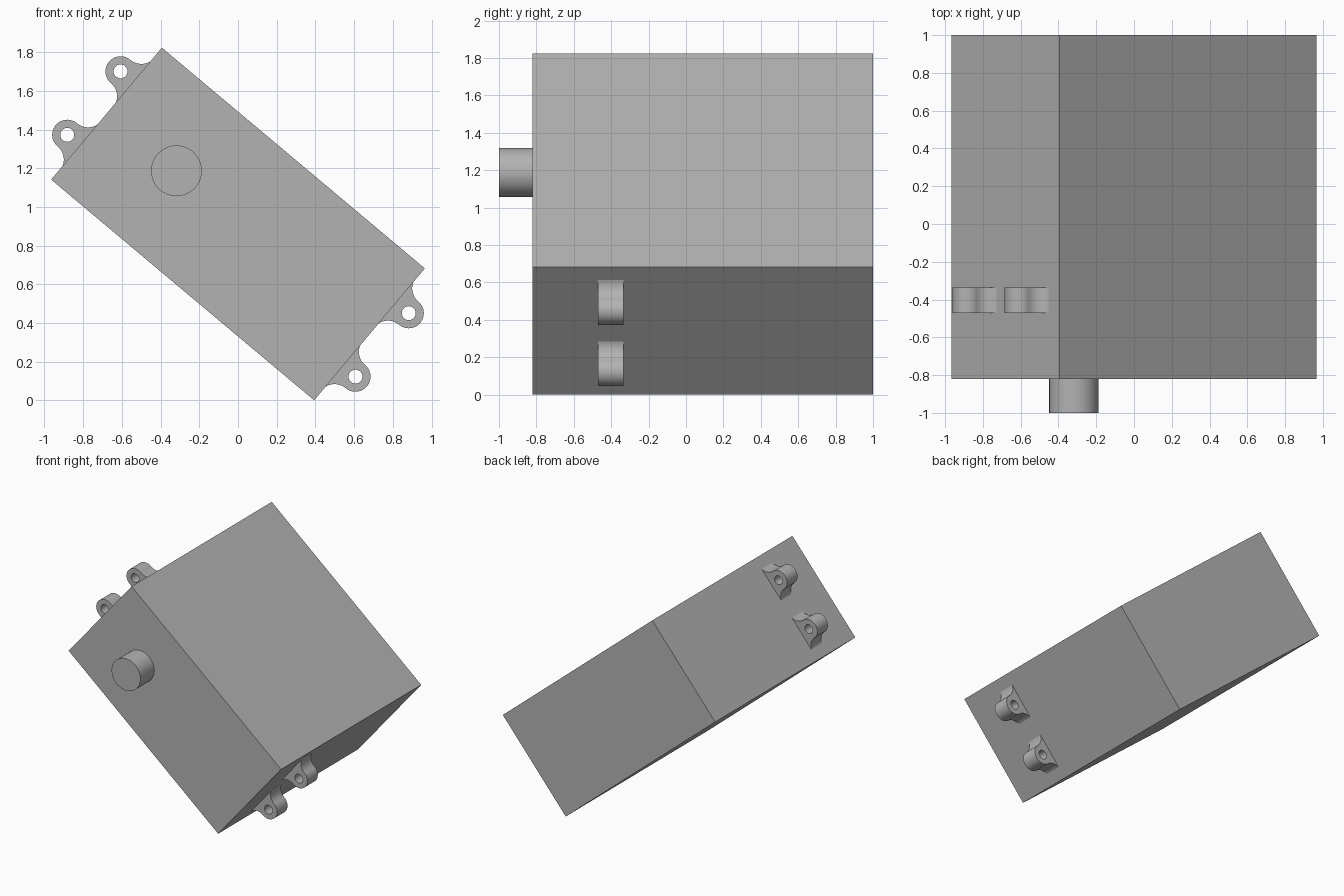
import bpy, bmesh, math
from mathutils import Matrix, Vector

if "Cube" in bpy.data.objects:
    bpy.data.objects.remove(bpy.data.objects["Cube"])

# Local frame: x along the long side, z along the short side; tilted 40 degrees
TILT = Matrix.Translation((0, 0, 0.912)) @ Matrix.Rotation(math.radians(40), 4, 'Y')
HALF_L, HALF_W = 0.887, 0.445

grey = bpy.data.materials.new("plain_grey")
grey.diffuse_color = (0.45, 0.45, 0.45, 1)
grey.use_nodes = True
grey.node_tree.nodes["Principled BSDF"].inputs["Base Color"].default_value = grey.diffuse_color


def finish(name, bm):
    """Turn a bmesh in the local frame into a tilted, shaded object."""
    bmesh.ops.recalc_face_normals(bm, faces=bm.faces)
    me = bpy.data.meshes.new(name)
    bm.to_mesh(me)
    bm.free()
    me.transform(TILT)
    me.materials.append(grey)
    me.shade_smooth()
    me.set_sharp_from_angle(angle=math.radians(30))
    ob = bpy.data.objects.new(name, me)
    bpy.context.collection.objects.link(ob)
    return ob


def arc(cx, cy, r, a0, a1, n):
    """Points on an arc, angles in degrees."""
    return [(cx + r * math.cos(math.radians(a0 + (a1 - a0) * i / n)),
             cy + r * math.sin(math.radians(a0 + (a1 - a0) * i / n)))
            for i in range(n + 1)]


# Main body
bm = bmesh.new()
bmesh.ops.create_cube(bm, size=1, matrix=Matrix.Translation((0, 0.09, 0))
                      @ Matrix.Diagonal((2 * HALF_L, 1.82, 2 * HALF_W, 1)))
finish("body", bm)

# Round shaft on the front, off centre towards the upper left end
at = TILT.inverted() @ Vector((-0.318, 0, 1.187))
bm = bmesh.new()
bmesh.ops.create_cone(bm, cap_ends=True, segments=64, radius1=0.131, radius2=0.131,
                      depth=0.19, matrix=Matrix.Translation((at.x, -0.905, at.z))
                      @ Matrix.Rotation(math.pi / 2, 4, 'X'))
finish("shaft", bm)

# Lug outline: (sideways, outward) with concave flanks and a round head
HEAD, FLANK, RISE = 0.078, 0.09, 0.085
foot = 180 + math.degrees(math.asin(0.999 * RISE / FLANK))
right = arc(HEAD + FLANK, RISE, FLANK, foot, 180, 14)
head = arc(0, RISE, HEAD, 0, 180, 28)[1:-1]
left = [(-x, y) for x, y in reversed(right)]
base = [(left[-1][0], -0.01), (right[0][0], -0.01)]
outline = right + head + left + base
hole = arc(0, RISE, 0.036, 0, 360, 32)[:-1]


def lug(name, side, z):
    bm = bmesh.new()
    edges = []
    for loop in (outline, hole):
        vs = [bm.verts.new((side * (HALF_L + o), -0.47, z + d)) for d, o in loop]
        edges += [bm.edges.new((vs[i - 1], vs[i])) for i in range(len(vs))]
    bmesh.ops.triangle_fill(bm, edges=edges, use_beauty=True)
    res = bmesh.ops.extrude_face_region(bm, geom=bm.faces[:])
    bmesh.ops.translate(bm, vec=(0, 0.135, 0),
                        verts=[g for g in res["geom"] if isinstance(g, bmesh.types.BMVert)])
    finish(name, bm)


# Two mounting lugs on each short end
for side, end in ((-1, "left"), (1, "right")):
    for z, row in ((0.214, "upper"), (-0.214, "lower")):
        lug(f"{end}_{row}_mounting_lug", side, z)
